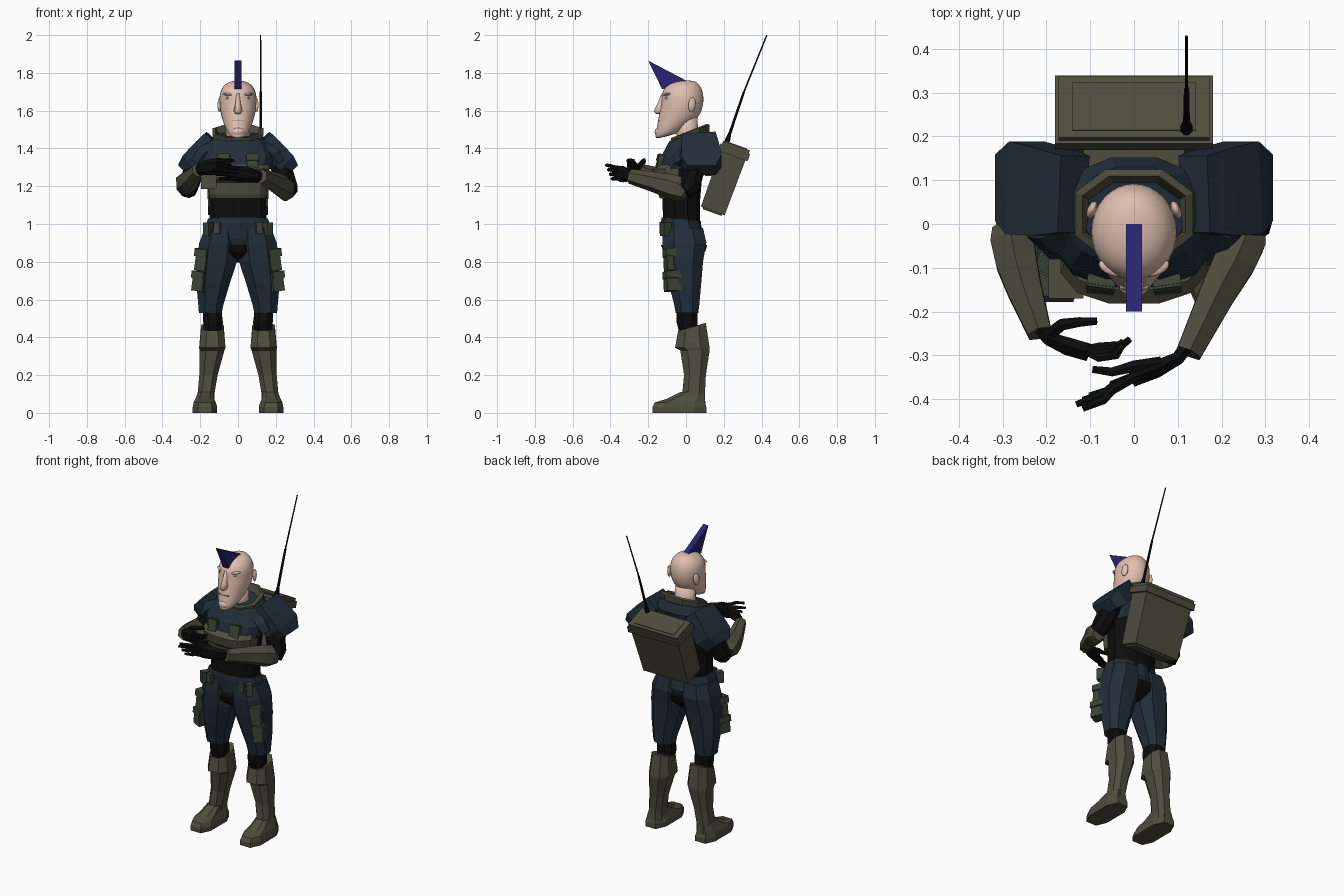
import bpy, bmesh
from math import sin, cos, pi, radians
from mathutils import Vector, Matrix, Euler

COL = {'olive': (.078, .075, .048), 'blue': (.016, .028, .042), 'black': (.004, .004, .004),
       'skin': (.75, .53, .43), 'hair': (.022, .018, .16), 'green': (.045, .056, .036),
       'eye': (.3, .4, .45), 'lip': (.35, .2, .16)}
MATS = {}
for k, c in COL.items():
    MATS[k] = bpy.data.materials.new(k)
    MATS[k].diffuse_color = (*c, 1)


def finish(name, bm, mat, smooth=False, subsurf=0):
    bmesh.ops.recalc_face_normals(bm, faces=bm.faces[:])
    for f in bm.faces:
        f.smooth = smooth
    me = bpy.data.meshes.new(name)
    bm.to_mesh(me)
    bm.free()
    me.materials.append(MATS[mat])
    ob = bpy.data.objects.new(name, me)
    bpy.context.collection.objects.link(ob)
    if subsurf:
        m = ob.modifiers.new('Subdivision', 'SUBSURF')
        m.levels = m.render_levels = subsurf
    return ob


def skin_rings(name, rings, mat, **kw):
    bm = bmesh.new()
    vr = [[bm.verts.new(p) for p in r] for r in rings]
    n = len(vr[0])
    for a, b in zip(vr, vr[1:]):
        for i in range(n):
            bm.faces.new((a[i], a[(i + 1) % n], b[(i + 1) % n], b[i]))
    bm.faces.new(vr[0])
    bm.faces.new(vr[-1])
    return finish(name, bm, mat, **kw)


def loft(name, secs, mat, n=8, p=2.4, s=1, **kw):
    """Stack of horizontal super-ellipses: z, x0, x1, y0, y1, (tilt: back higher)."""
    def se(v):
        return (1 if v > 0 else -1) * abs(v) ** (2 / p)
    unit = [(se(cos((i + .5) * 2 * pi / n)), se(sin((i + .5) * 2 * pi / n))) for i in range(n)]
    mx, my = max(u[0] for u in unit), max(u[1] for u in unit)
    rings = []
    for z, x0, x1, y0, y1, *t in secs:
        tilt = t[0] if t else 0
        rings.append([(s * ((x0 + x1) / 2 + u / mx * (x1 - x0) / 2),
                       (y0 + y1) / 2 + v / my * (y1 - y0) / 2, z + tilt * v / my) for u, v in unit])
    return skin_rings(name, rings, mat, **kw)


def tube(name, pts, mat, n=8, flat=1, up=(0, 0, 1), s=1):
    """Sweep of x, y, z, radius points; flat squashes across the up axis."""
    P = [Vector((s * p[0], p[1], p[2])) for p in pts]
    rings = []
    for i, c in enumerate(P):
        d = (P[min(i + 1, len(P) - 1)] - P[max(i - 1, 0)]).normalized()
        u = d.cross(Vector(up)).normalized()
        v = u.cross(d)
        k = pts[i][3] / cos(pi / n)
        rings.append([c + k * (flat * cos(a) * u + sin(a) * v)
                      for a in [(j + .5) * 2 * pi / n for j in range(n)]])
    return skin_rings(name, rings, mat)


def box(name, loc, size, mat, rot=(0, 0, 0), taper=1):
    bm = bmesh.new()
    bmesh.ops.create_cube(bm, size=1)
    for v in bm.verts:
        if v.co.z < 0:
            v.co.x *= taper
            v.co.y *= taper
    M = Matrix.LocRotScale(Vector(loc), Euler([radians(r) for r in rot]), Vector(size))
    bmesh.ops.transform(bm, matrix=M, verts=bm.verts[:])
    return finish(name, bm, mat)


def ball(name, loc, size, mat, rot=(0, 0, 0)):
    bm = bmesh.new()
    bmesh.ops.create_uvsphere(bm, u_segments=16, v_segments=10, radius=1)
    M = Matrix.LocRotScale(Vector(loc), Euler([radians(r) for r in rot]), Vector(size))
    bmesh.ops.transform(bm, matrix=M, verts=bm.verts[:])
    return finish(name, bm, mat, smooth=True)


# head and face
def hs(z, w, y0, y1, t=0):
    return (z, -w, w, y0, y1, t)


loft('head', [hs(1.466, .035, -.152, -.03, .015), hs(1.486, .057, -.168, .01, .03),
              hs(1.53, .076, -.154, .045, .02), hs(1.565, .087, -.146, .068), hs(1.61, .096, -.137, .087),
              hs(1.65, .099, -.129, .094), hs(1.69, .098, -.129, .092), hs(1.725, .084, -.114, .08),
              hs(1.75, .056, -.075, .06), hs(1.76, .02, -.02, .035)], 'skin', 16, 2, smooth=True, subsurf=1)
loft('neck', [hs(1.40, .065, -.05, .07), hs(1.57, .06, -.05, .06)], 'skin', 12, 2, smooth=True)
skin_rings('nose', [[(-.012, -.115, 1.69), (-.005, -.13, 1.69), (.005, -.13, 1.69), (.012, -.115, 1.69)],
                    [(-.018, -.12, 1.635), (-.007, -.152, 1.635), (.007, -.152, 1.635), (.018, -.12, 1.635)],
                    [(-.027, -.125, 1.6), (-.009, -.172, 1.597), (.009, -.172, 1.597), (.027, -.125, 1.6)],
                    [(-.02, -.125, 1.584), (-.006, -.158, 1.582), (.006, -.158, 1.582), (.02, -.125, 1.584)]],
           'skin', smooth=True)
ball('chin', (0, -.138, 1.488), (.036, .028, .026), 'skin')
box('mouth_line', (0, -.141, 1.547), (.066, .016, .004), 'lip')
for s in (-1, 1):
    ball('eye', (s * .05, -.098, 1.668), (.017, .014, .009), 'eye')
    ball('pupil', (s * .05, -.109, 1.668), (.006, .004, .006), 'black')
    ball('brow', (s * .048, -.1, 1.686), (.034, .018, .008), 'skin', (0, s * -6, s * 20))
    ball('ear', (s * .096, .032, 1.632), (.011, .021, .038), 'skin', (-8, 0, s * 22))

# mohawk wedge
skin_rings('mohawk', [[(x, 0, 1.76), (x, -.2, 1.865), (x, -.127, 1.715), (x, -.06, 1.72)]
                      for x in (-.018, .018)], 'hair')

# torso layers
loft('undersuit', [hs(.98, .15, -.12, .075), hs(1.13, .152, -.125, .075), hs(1.25, .16, -.12, .085),
                   hs(1.38, .17, -.1, .11)], 'black', 12)
loft('chest_plate', [hs(1.135, .148, -.138, .02), hs(1.155, .153, -.146, .02), hs(1.22, .155, -.154, .03),
                     hs(1.235, .162, -.172, .03), hs(1.29, .168, -.182, .03), hs(1.315, .16, -.15, .03)],
     'olive', 12)
loft('jacket', [hs(1.29, .175, -.152, .09), hs(1.36, .19, -.13, .13), hs(1.435, .155, -.09, .152),
                hs(1.475, .12, -.06, .13, .015)], 'blue', 12)
loft('collar', [hs(1.43, .12, -.075, .12, .015), hs(1.49, .135, -.08, .125, .035),
                hs(1.495, .118, -.066, .11, .035), hs(1.45, .095, -.055, .09, .02)], 'olive', 8)
for s in (-1, 1):
    box('chest_pouch', (s * .075, -.14, 1.315), (.06, .03, .11), 'green', (-16, 0, s * 8))
    box('chest_pouch_flap', (s * .075, -.134, 1.35), (.065, .033, .035), 'green', (-16, 0, s * 8))
    box('belt_pouch', (s * .155, -.105, .972), (.036, .055, .07), 'green', (0, 0, s * 35))
    box('belt_pouch_small', (s * .11, -.122, .98), (.035, .03, .06), 'green', (0, 0, s * 15))
box('side_pouch', (-.155, -.125, 1.225), (.08, .09, .08), 'olive')

# angular shoulder pads and upper arms
for s in (-1, 1):
    tube('shoulder_pad', [(.138, .068, 1.455, .088), (.19, .073, 1.398, .1), (.25, .083, 1.33, .106),
                          (.29, .083, 1.285, .075)], 'blue', 4, .5, (0, 1, 0), s)
    tube('shoulder_layer', [(.13, .02, 1.41, .055), (.19, -.0, 1.36, .06), (.215, .0, 1.32, .05)],
         'blue', 6, .7, (0, 1, 0), s)
    tube('upper_arm', [(.2, .05, 1.38, .055), (.235, .04, 1.28, .055), (.262, .02, 1.2, .052),
                       (.268, -.01, 1.175, .045)], 'black', 8, 1, (0, 1, 0), s)

# forearms
tube('forearm_left_side', [(.262, -.0, 1.165, .042), (.25, -.04, 1.185, .058), (.23, -.085, 1.2, .057),
                           (.19, -.16, 1.22, .048), (.125, -.295, 1.252, .034)], 'olive', 6, .85)
tube('forearm_right_side', [(-.287, -.005, 1.2, .042), (-.278, -.035, 1.212, .058), (-.268, -.09, 1.225, .055),
                            (-.25, -.15, 1.245, .047), (-.215, -.25, 1.285, .032)], 'olive', 6, .85)

# gloved hands: palm, four fingers, thumb
tube('palm_left_side', [(.15, -.24, 1.245, .027), (.1, -.307, 1.255, .027), (.05, -.332, 1.262, .036),
                        (-.005, -.352, 1.266, .037)], 'black', 6, .55)
tube('palm_right_side', [(-.23, -.22, 1.275, .026), (-.195, -.262, 1.29, .027), (-.15, -.28, 1.3, .037),
                         (-.105, -.293, 1.305, .037)], 'black', 6, .55)
for i in range(4):
    h = .028 - .019 * i
    e = .015 * abs(i - 1)
    tube('finger_left_side', [(.005, -.347, 1.266 + h, .011), (-.05, -.38 + .004 * i, 1.272 + h, .01),
                              (-.085 + e, -.403 + .008 * i, 1.275 + 1.2 * h, .009),
                              (-.132 + e, -.422 + .01 * i, 1.276 + 1.25 * h, .007)], 'black', 6)
    tube('finger_right_side', [(-.11, -.288, 1.305 + h, .011), (-.08, -.305 + .008 * i, 1.305 + 1.1 * h, .01),
                               (-.055 + e, -.3 + .008 * i, 1.302 + 1.2 * h, .009),
                               (-.04 + e, -.275 + .004 * i, 1.3 + 1.3 * h, .007)], 'black', 6)
tube('thumb_left_side', [(.06, -.318, 1.275, .015), (0, -.325, 1.29, .013), (-.05, -.338, 1.297, .01),
                         (-.095, -.332, 1.297, .008)], 'black', 6)
tube('thumb_right_side', [(-.19, -.25, 1.305, .014), (-.165, -.23, 1.325, .013), (-.125, -.224, 1.335, .011),
                          (-.085, -.222, 1.34, .008)], 'black', 6)

# hips and crotch panel
loft('hips', [hs(.84, .09, -.09, .07), hs(.92, .185, -.122, .1), hs(1.0, .168, -.132, .08, -.005),
              hs(1.025, .158, -.13, .08, -.01)], 'blue', 10)
loft('crotch_panel', [hs(.795, .03, -.045, .045), hs(.855, .085, -.12, .102), hs(.89, .07, -.133, .113)],
     'black', 8)

# legs, boots and thigh pouches
for s in (-1, 1):
    loft('trouser_leg', [(.53, .086, .207, -.055, .065), (.57, .078, .21, -.062, .07), (.68, .045, .22, -.09, .08),
                         (.8, .006, .22, -.114, .09), (.9, .0, .205, -.125, .108), (.98, .01, .175, -.12, .09)],
         'blue', 8, 2.4, s)
    loft('knee', [(.40, .09, .18, -.03, .07), (.48, .08, .184, -.05, .06), (.56, .09, .188, -.05, .06)],
         'black', 8, 2.3, s)
    loft('boot_shaft', [(0, .125, .212, -.02, .105), (.1, .125, .214, -.02, .1), (.2, .108, .205, -.01, .105),
                        (.33, .072, .203, -.03, .125), (.345, .066, .206, -.058, .125),
                        (.455, .076, .195, -.042, .105, .022)], 'olive', 8, 2.5, s)
    loft('boot_foot', [(0, .11, .24, -.178, .108), (.03, .11, .24, -.178, .108), (.055, .118, .235, -.165, .1),
                       (.075, .125, .225, -.1, .1), (.11, .13, .212, -.03, .095)], 'olive', 8, 3, s)
    for nm, x, z, h in (('upper', .184, .81, .115), ('lower', .2, .697, .105)):
        box(nm + '_thigh_pouch', (s * x, -.072, z), (.06, .08, h), 'green', (0, s * -8, s * 20))
        box(nm + '_thigh_flap', (s * (x + .002), -.073, z + h * .32), (.066, .086, h * .36), 'green',
            (0, s * -8, s * 20))

# tilted radio pack
T = Matrix.Rotation(radians(-20), 3, 'X')


def packbox(name, off, size, mat, taper=1):
    box(name, Vector((0, .205, 1.243)) + T @ Vector(off), size, mat, (-20, 0, 0), taper)


packbox('pack_body', (0, 0, -.015), (.335, .142, .34), 'olive', .94)
packbox('pack_base', (0, 0, -.184), (.29, .11, .02), 'olive', .95)
packbox('pack_lid', (0, 0, .145), (.36, .166, .04), 'olive')
packbox('pack_lid_top', (0, 0, .174), (.345, .15, .018), 'olive')
packbox('pack_lid_panel', (0, 0, .184), (.28, .115, .006), 'olive')
box('pack_mount', (0, .135, 1.33), (.23, .07, .15), 'olive')

# antenna
tube('antenna_base', [(.12, .21, 1.415, .014), (.12, .222, 1.45, .013), (.12, .232, 1.48, .008)], 'black', 8)
tube('antenna_lower', [(.12, .222, 1.45, .008), (.12, .307, 1.70, .006)], 'black', 8)
tube('antenna_tip', [(.12, .305, 1.695, .004), (.12, .428, 2.0, .003)], 'black', 6)
